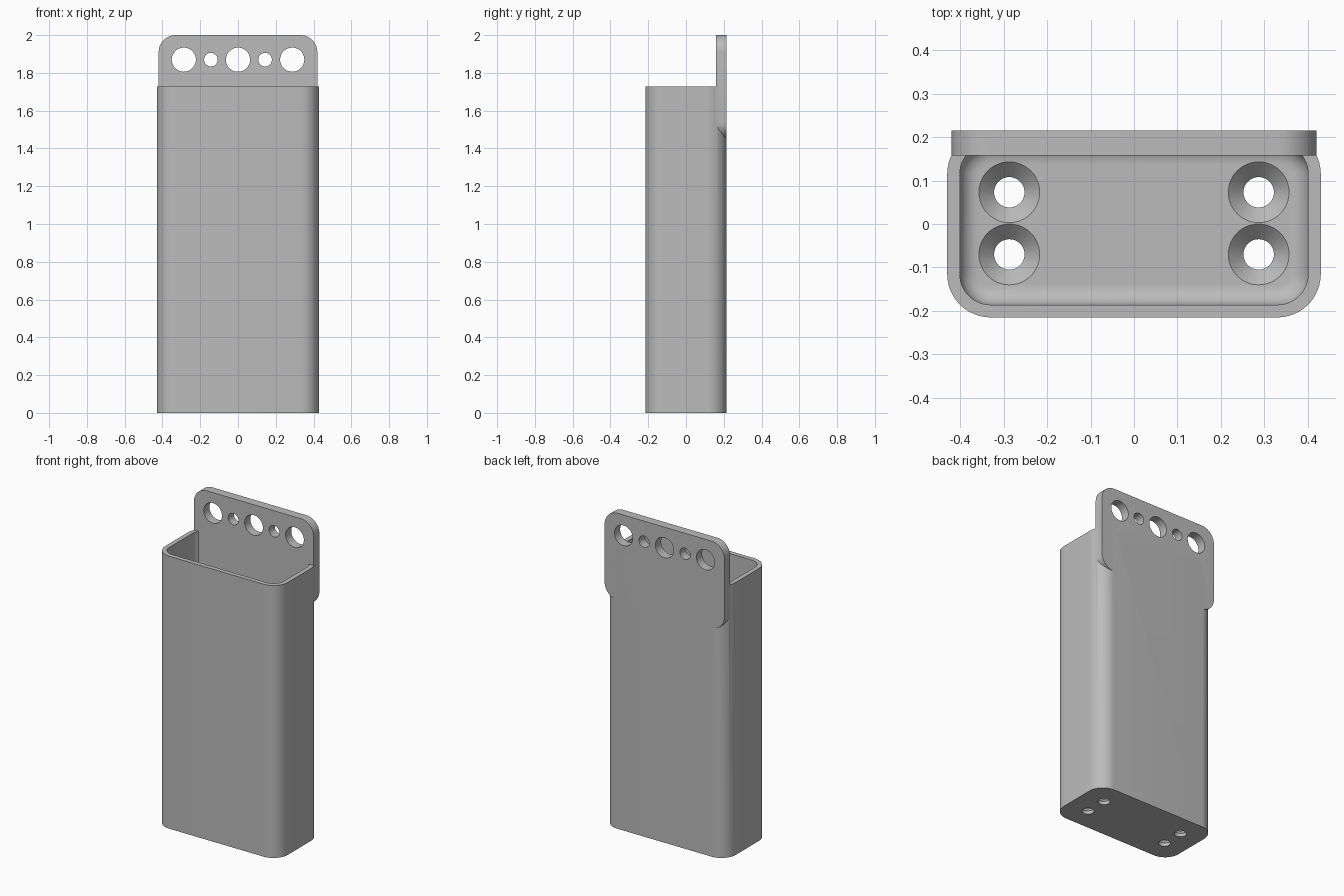
import bpy, bmesh, math
from mathutils import Matrix

cube = bpy.data.objects.get("Cube")
if cube:
    bpy.data.objects.remove(cube, do_unlink=True)

grey = bpy.data.materials.new("plain grey")
grey.use_nodes = True
COLOUR = (0.5, 0.5, 0.5, 1)
grey.diffuse_color = COLOUR
grey.node_tree.nodes["Principled BSDF"].inputs["Base Color"].default_value = COLOUR

HALF_X, HALF_Y, HEIGHT = 0.43, 0.215, 1.727
WALL, CORNER, FLOOR, FILLET = 0.029, 0.1, 0.057, 0.045
PLATE_T, PLATE_X, PLATE_LOW, TOP = 0.057, 0.42, 1.45, 2.0


def rounded_rect(hx, hy, r, steps=12):
    """Outline of a rounded rectangle, counter-clockwise."""
    pts = []
    for k, (sx, sy) in enumerate([(1, 1), (-1, 1), (-1, -1), (1, -1)]):
        for i in range(steps + 1):
            a = math.pi / 2 * (k + i / steps)
            pts.append((sx * (hx - r) + r * math.cos(a), sy * (hy - r) + r * math.sin(a)))
    return pts


def circle(r, steps=48):
    return [(r * math.cos(math.tau * i / steps), r * math.sin(math.tau * i / steps))
            for i in range(steps)]


def loft(name, sections, matrix=Matrix()):
    """Closed solid through a stack of (outline, height) sections."""
    bm = bmesh.new()
    rings = [[bm.verts.new((x, y, z)) for x, y in outline] for outline, z in sections]
    n = len(rings[0])
    for low, high in zip(rings, rings[1:]):
        for i in range(n):
            j = (i + 1) % n
            bm.faces.new((low[i], low[j], high[j], high[i]))
    bm.faces.new(rings[0][::-1])
    bm.faces.new(rings[-1])
    bm.transform(matrix)
    bmesh.ops.recalc_face_normals(bm, faces=bm.faces)
    mesh = bpy.data.meshes.new(name)
    bm.to_mesh(mesh)
    bm.free()
    mesh.materials.append(grey)
    obj = bpy.data.objects.new(name, mesh)
    bpy.context.collection.objects.link(obj)
    return obj


def combine(target, tool, operation):
    """Apply a boolean and discard the tool."""
    mod = target.modifiers.new(operation, 'BOOLEAN')
    mod.operation, mod.solver, mod.object = operation, 'EXACT', tool
    bpy.context.view_layer.objects.active = target
    bpy.ops.object.modifier_apply(modifier=mod.name)
    bpy.data.objects.remove(tool, do_unlink=True)


# Outer shell
outer = rounded_rect(HALF_X, HALF_Y, CORNER)
holder = loft("wall_holder", [(outer, 0), (outer, HEIGHT)])

# Cavity with a filleted floor
sections = []
for i in range(9):
    a = math.pi / 2 * i / 8
    inset = WALL + FILLET * (1 - math.sin(a))
    sections.append((rounded_rect(HALF_X - inset, HALF_Y - inset, CORNER - inset),
                     FLOOR + FILLET * (1 - math.cos(a))))
sections.append((sections[-1][0], TOP))
combine(holder, loft("cavity_cutter", sections), 'DIFFERENCE')

# Countersunk floor holes
for x in (-0.287, 0.287):
    for y in (-0.07, 0.073):
        profile = [(0.035, -0.05), (0.035, FLOOR - 0.035), (0.07, FLOOR), (0.07, FLOOR + 0.02)]
        drill = loft("countersink_cutter", [(circle(r), z) for r, z in profile],
                     Matrix.Translation((x, y, 0)))
        combine(holder, drill, 'DIFFERENCE')

# Hanging plate, flush with the back
upright = Matrix.Rotation(math.pi / 2, 4, 'X')
half_h = (TOP - PLATE_LOW) / 2
tab = rounded_rect(PLATE_X, half_h, 0.09)
plate = loft("hanging_plate", [(tab, 0), (tab, PLATE_T)],
             Matrix.Translation((0, HALF_Y, PLATE_LOW + half_h)) @ upright)

# Row of plate holes, alternating large and small
for i in range(-2, 3):
    ring = circle(0.036 if i % 2 else 0.064)
    drill = loft("plate_hole_cutter", [(ring, -0.1), (ring, 0.2)],
                 Matrix.Translation((i * 0.1435, HALF_Y, 1.87)) @ upright)
    combine(plate, drill, 'DIFFERENCE')
combine(holder, plate, 'UNION')

bpy.ops.object.select_all(action='DESELECT')
holder.select_set(True)
bpy.context.view_layer.objects.active = holder
bpy.ops.object.shade_smooth_by_angle(angle=math.radians(30))
